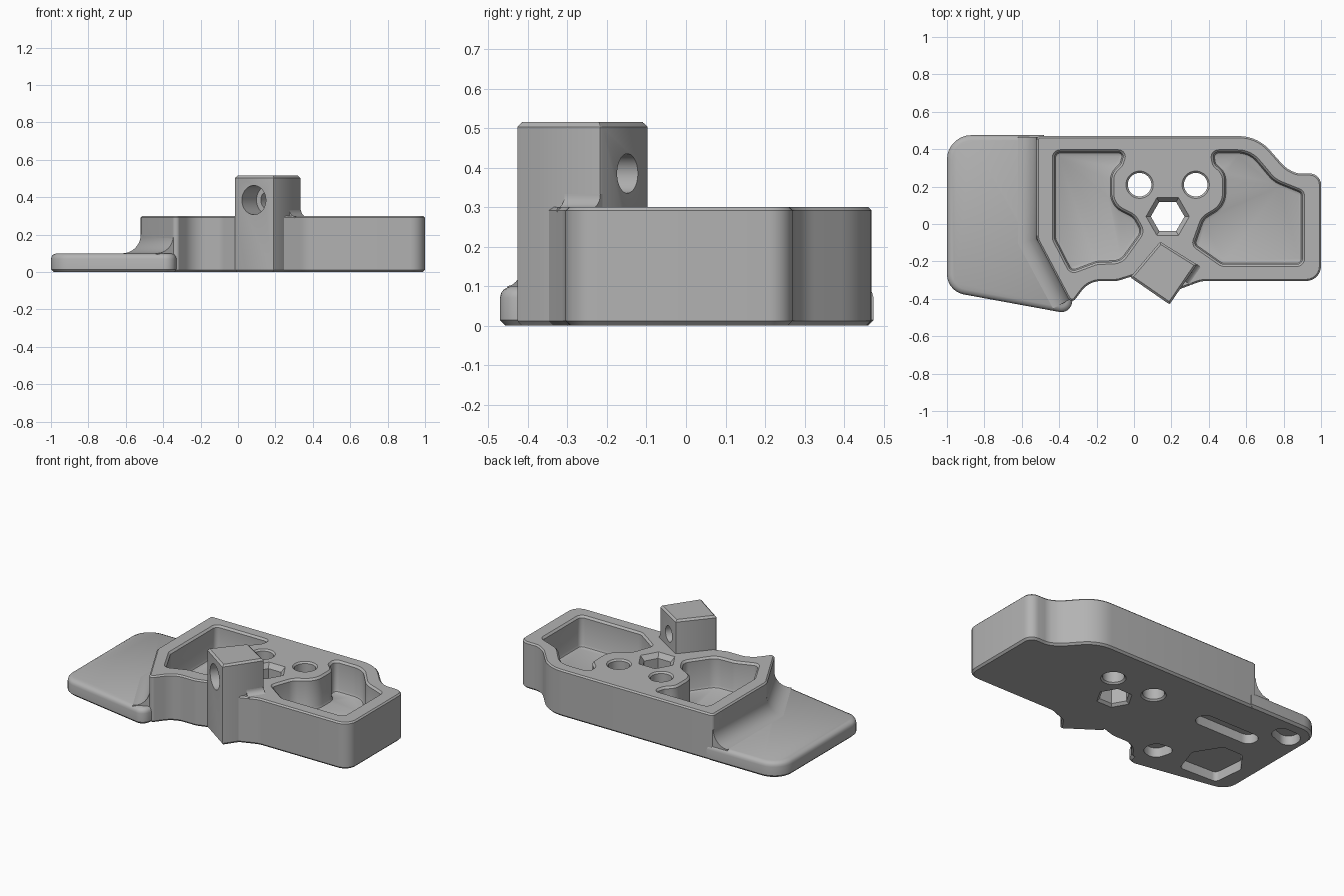
import bpy, bmesh, math
from mathutils import Vector, Matrix

cube = bpy.data.objects.get("Cube")
if cube:
    bpy.data.objects.remove(cube, do_unlink=True)

grey = bpy.data.materials.new("plain_grey")
grey.use_nodes = True
COLOUR = (0.45, 0.45, 0.45, 1)
grey.diffuse_color = COLOUR
grey.node_tree.nodes["Principled BSDF"].inputs["Base Color"].default_value = COLOUR


def rounded(corners, steps=7):
    """Closed outline from (x, y, radius) corners, counter-clockwise."""
    pts, n = [], len(corners)
    for i, (x, y, r) in enumerate(corners):
        p = Vector((x, y))
        a = Vector(corners[i - 1][:2]) - p
        b = Vector(corners[(i + 1) % n][:2]) - p
        half = a.angle(b) / 2
        if r == 0 or half > 1.55:
            pts.append(p)
            continue
        t = min(r / math.tan(half), 0.48 * a.length, 0.48 * b.length)
        r = t * math.tan(half)
        a.normalize()
        b.normalize()
        centre = p + (a + b).normalized() * (r / math.sin(half))
        u, v = p + a * t - centre, p + b * t - centre
        turn = u.angle_signed(v)
        for k in range(steps + 1):
            pts.append(centre + Matrix.Rotation(-turn * k / steps, 2) @ u)
    area = sum(pts[i - 1].cross(pts[i]) for i in range(len(pts)))
    return pts if area > 0 else pts[::-1]


def ring(x, y, r, sides=40):
    return [Vector((x + r * math.cos(math.tau * k / sides),
                    y + r * math.sin(math.tau * k / sides))) for k in range(sides)]


def inset(pts, d):
    """Move an outline inward by d with mitred corners."""
    out = []
    for i, p in enumerate(pts):
        a = (p - pts[i - 1]).normalized()
        b = (pts[(i + 1) % len(pts)] - p).normalized()
        na, nb = Vector((-a.y, a.x)), Vector((-b.y, b.x))
        out.append(p + (na + nb) * (d / max(0.4, 1 + na.dot(nb))))
    return out


def loft(name, loops):
    """Closed solid through matching loops of 3D points."""
    bm = bmesh.new()
    rows = [[bm.verts.new(p) for p in loop] for loop in loops]
    n = len(rows[0])
    for low, high in zip(rows, rows[1:]):
        for i in range(n):
            j = (i + 1) % n
            bm.faces.new((low[i], low[j], high[j], high[i]))
    bm.faces.new(rows[0][::-1])
    bm.faces.new(rows[-1])
    bmesh.ops.recalc_face_normals(bm, faces=bm.faces)
    mesh = bpy.data.meshes.new(name)
    bm.to_mesh(mesh)
    bm.free()
    mesh.materials.append(grey)
    ob = bpy.data.objects.new(name, mesh)
    bpy.context.collection.objects.link(ob)
    return ob


def prism(name, outline, layers):
    """Stack an outline at (height, inset) layers."""
    return loft(name, [[(p.x, p.y, z) for p in inset(outline, d)] for z, d in layers])


def cove(name, path, r, z):
    """Concave fillet strip along a path, bulging to its right-hand side."""
    path = [Vector(p) for p in path]
    section = [(-0.01, -0.01), (r, -0.01)]
    section += [(r - r * math.sin(t), r - r * math.cos(t))
                for t in (math.pi / 2 * k / 10 for k in range(11))]
    section.append((-0.01, r))
    loops = []
    for i, p in enumerate(path):
        a = (p - path[max(i - 1, 0)]).normalized()
        b = (path[min(i + 1, len(path) - 1)] - p).normalized()
        a, b = (a if a.length else b), (b if b.length else a)
        na, nb = Vector((a.y, -a.x)), Vector((b.y, -b.x))
        m = (na + nb) / (1 + na.dot(nb))
        loops.append([(p.x + m.x * u, p.y + m.y * u, z + w) for u, w in section])
    return loft(name, loops)


def cut(target, cutters):
    bpy.context.view_layer.objects.active = target
    for c in cutters:
        mod = target.modifiers.new("cut", "BOOLEAN")
        mod.operation, mod.solver, mod.object = "DIFFERENCE", "EXACT", c
        bpy.ops.object.modifier_apply(modifier=mod.name)


# Main body
body = prism("main_body", rounded([
    (-0.52, 0.47, 0.02), (0.66, 0.47, 0.22), (0.81, 0.30, 0.18), (0.87, 0.27, 0.1),
    (1, 0.27, 0.06), (1, -0.305, 0.08), (0.36, -0.305, 0.15), (0.24, -0.35, 0),
    (0.05, -0.31, 0), (-0.01, -0.28, 0), (-0.09, -0.305, 0.1), (-0.24, -0.305, 0.14),
    (-0.32, -0.41, 0.02), (-0.345, -0.41, 0.02), (-0.52, -0.08, 0.08)]),
    [(0, 0.012), (0.012, 0), (0.291, 0), (0.3, 0.009)])

# Low side plate with softened rim
plate = prism("side_plate", rounded([
    (-1, 0.475, 0.13), (-0.48, 0.475, 0), (-0.48, -0.08, 0), (-0.32, -0.37, 0),
    (-0.345, -0.48, 0.06), (-1, -0.36, 0.11)]),
    [(0, 0.014), (0.014, 0), (0.07, 0), (0.082, 0.003), (0.092, 0.01), (0.1, 0.028)])
plate_fillet = cove("plate_fillet", [(-0.52, 0.465), (-0.52, -0.08), (-0.345, -0.405)][::-1][::-1],
                    0.1, 0.1)

# Tilted square post
post = prism("post", rounded([
    (0.14, -0.095, 0.008), (0.337, -0.217, 0.008), (0.19, -0.43, 0.008), (-0.02, -0.285, 0.008)], 2),
    [(0, 0.01), (0.012, 0), (0.503, 0), (0.515, 0.012)])
post_fillet = cove("post_fillet", [(0.275, -0.307), (0.337, -0.217)], 0.035, 0.298)

# Pockets sunk into the top
floor_and_rim = [(0.1, 0.018), (0.105, 0.006), (0.118, 0), (0.288, 0), (0.31, -0.022)]
left_pocket = prism("left_pocket_cutter", rounded([
    (-0.425, 0.385, 0.03), (-0.05, 0.385, 0.03), (-0.07, 0.32, 0.04), (-0.12, 0.27, 0.12),
    (-0.12, 0.1, 0.12), (0.0, 0.04, 0.08), (0.045, -0.04, 0.05), (-0.07, -0.2, 0.08),
    (-0.2, -0.205, 0.08), (-0.335, -0.255, 0.03), (-0.425, -0.08, 0.05)]), floor_and_rim)
right_pocket = prism("right_pocket_cutter", rounded([
    (0.42, 0.385, 0.03), (0.62, 0.385, 0.14), (0.75, 0.23, 0.15), (0.9, 0.17, 0.03),
    (0.9, -0.215, 0.03), (0.47, -0.215, 0.05), (0.32, -0.11, 0.03), (0.37, 0.03, 0.08),
    (0.485, 0.1, 0.12), (0.485, 0.27, 0.12), (0.43, 0.32, 0.04)]), floor_and_rim)

# Through holes with chamfered mouths
mouths = [(-0.01, -0.02), (0.01, 0), (0.29, 0), (0.31, -0.02)]
holes = [prism("hole_cutter", ring(x, 0.21, 0.063), mouths) for x in (0.03, 0.33)]
holes.append(prism("hex_cutter", ring(0.18, 0.04, 0.09, 6),
                   [(-0.01, -0.025), (0.015, 0), (0.27, 0), (0.31, -0.03)]))

# Shallow recesses in the underside
depth = [(-0.01, 0), (0.06, 0)]
recesses = [
    prism("slot_cutter", rounded([(-0.76, 0.235, 0.055), (-0.33, 0.235, 0.055),
                                  (-0.33, 0.12, 0.055), (-0.76, 0.12, 0.055)]), depth),
    prism("corner_cutter", rounded([(-0.95, 0.4, 0.08), (-0.76, 0.4, 0.06),
                                    (-0.76, 0.3, 0.06), (-0.95, 0.23, 0.06)]), depth),
    prism("front_cutter", rounded([(-0.49, -0.18, 0.05), (-0.32, -0.2, 0.06),
                                   (-0.32, -0.32, 0.06), (-0.44, -0.35, 0.06)]), depth),
    prism("wide_cutter", rounded([(-0.66, 0.01, 0.03), (-0.8, 0.01, 0.03), (-0.9, -0.12, 0.03),
                                  (-0.88, -0.32, 0.03), (-0.62, -0.33, 0.03),
                                  (-0.56, -0.15, 0.03)]), depth)]

# Stepped cross bore through the post
bore = prism("bore_cutter", ring(0, 0, 0.078), [(-0.1, 0), (0.14, 0), (0.14, 0.028), (0.5, 0.028)])
bore.matrix_world = (Matrix.Translation((0.085, -0.357, 0.385))
                     @ Vector((0.56, 0.83, 0)).to_track_quat("Z", "Y").to_matrix().to_4x4())
bpy.context.view_layer.update()

cut(body, [left_pocket, right_pocket] + holes + recesses)
cut(plate, recesses)
cut(post, [bore])
for c in [left_pocket, right_pocket, bore] + holes + recesses:
    bpy.data.objects.remove(c, do_unlink=True)

# Smooth curved walls, keep edges sharp
bpy.ops.object.select_all(action="DESELECT")
for ob in (body, plate, plate_fillet, post, post_fillet):
    ob.select_set(True)
bpy.context.view_layer.objects.active = body
bpy.ops.object.shade_smooth_by_angle(angle=math.radians(32))
